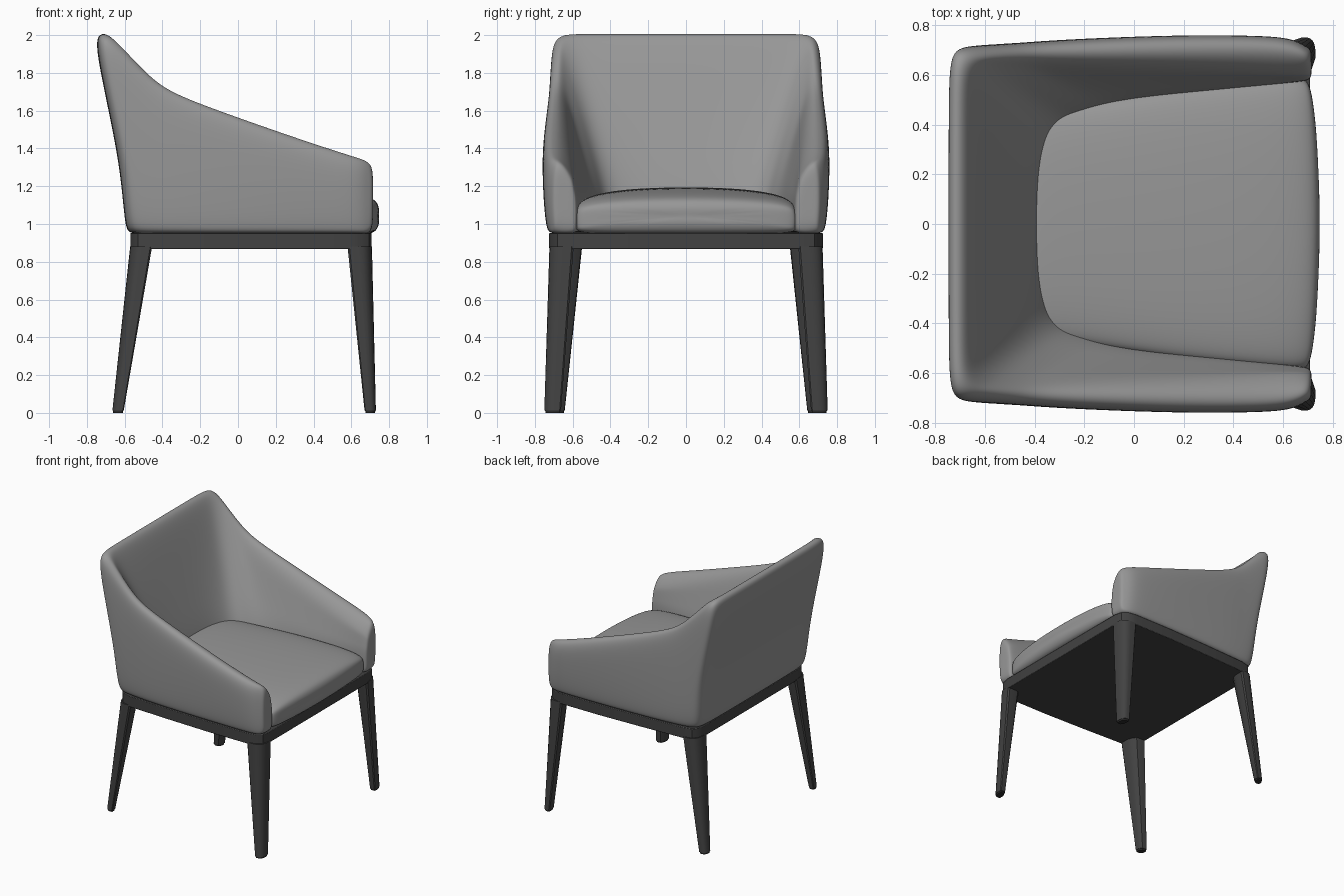
import bpy, bmesh, math
from mathutils import Vector

if "Cube" in bpy.data.objects:
    bpy.data.objects.remove(bpy.data.objects["Cube"])


def material(name, v):
    m = bpy.data.materials.new(name)
    m.diffuse_color = (v, v, v, 1)
    m.use_nodes = True
    m.node_tree.nodes["Principled BSDF"].inputs["Base Color"].default_value = m.diffuse_color
    return m


FABRIC = material("grey fabric", 0.31)
WOOD = material("dark wood", 0.055)
FOOT = material("black glide", 0.025)


def loft(name, rings, mat, subsurf=0, bevel=0.0):
    """Skin closed rings of points and cap both ends."""
    bm = bmesh.new()
    vs = [[bm.verts.new(p) for p in r] for r in rings]
    n = len(rings[0])
    for a, b in zip(vs, vs[1:]):
        for i in range(n):
            j = (i + 1) % n
            bm.faces.new((a[i], a[j], b[j], b[i]))
    bm.faces.new(vs[0])
    bm.faces.new(vs[-1])
    bmesh.ops.recalc_face_normals(bm, faces=bm.faces)
    me = bpy.data.meshes.new(name)
    bm.to_mesh(me)
    bm.free()
    me.materials.append(mat)
    ob = bpy.data.objects.new(name, me)
    bpy.context.collection.objects.link(ob)
    if subsurf:
        s = ob.modifiers.new("smooth", 'SUBSURF')
        s.levels = s.render_levels = subsurf
    if bevel:
        b = ob.modifiers.new("bevel", 'BEVEL')
        b.width, b.segments = bevel, 2
        b.limit_method = 'ANGLE'
        b.angle_limit = math.radians(40)
    bpy.ops.object.select_all(action='DESELECT')
    ob.select_set(True)
    bpy.context.view_layer.objects.active = ob
    if subsurf:
        bpy.ops.object.shade_smooth()
    else:
        bpy.ops.object.shade_smooth_by_angle(angle=math.radians(35))
    return ob


def shrink(ring, k, shift=(0, 0, 0)):
    c = sum(ring, Vector()) / len(ring)
    return [c + (p - c) * k + Vector(shift) for p in ring]


# Shell: half of the U, from back centre to arm front
# (outer bottom xy, outer top xy, inner top xy, inner bottom xy, top z)
HALF = [
    ((-.598, 0), (-.758, 0), (-.648, 0), (-.365, 0), 2.008),
    ((-.598, .30), (-.758, .30), (-.648, .28), (-.36, .20), 2.008),
    ((-.598, .52), (-.757, .54), (-.648, .50), (-.335, .32), 2.008),
    ((-.595, .625), (-.752, .64), (-.642, .585), (-.305, .38), 2.008),
    ((-.573, .695), (-.735, .712), (-.615, .63), (-.26, .42), 1.993),
    ((-.49, .711), (-.65, .718), (-.565, .645), (-.19, .443), 1.93),
    ((-.40, .718), (-.48, .727), (-.44, .637), (-.12, .467), 1.775),
    ((-.30, .725), (-.36, .737), (-.33, .63), (-.04, .487), 1.695),
    ((-.10, .733), (-.12, .750), (-.10, .623), (.08, .507), 1.605),
    ((.20, .738), (.20, .762), (.20, .617), (.30, .53), 1.495),
    ((.48, .738), (.48, .76), (.48, .608), (.50, .553), 1.405),
    ((.63, .734), (.63, .75), (.64, .60), (.65, .57), 1.36),
    ((.69, .708), (.69, .714), (.70, .605), (.70, .576), 1.34),
]


def shell_ring(st):
    ob, ot, it, ib = [Vector(p) for p in st[:4]]
    zt, z0 = st[4], .948
    back = .031 if ob.x < -.55 else 0
    drop = max(0, ib.x - .3) * .05      # arm tops slope inward at the front
    pts = []

    def add(p, z):
        pts.append(Vector((p.x, p.y, z)))
    add(ob.lerp(ib, .12), z0)
    add(ob, z0 + .02)
    for t in (.33, .66):
        p = ob.lerp(ot, t)
        p.x += back * (1 if t < .5 else .6)
        p.y += .006 * min(1, ob.y * 2)
        add(p, z0 + t * (zt - .07 - z0))
    add(ot, zt - .06)
    add(ot.lerp(it, .2), zt)
    add(ot.lerp(it, .62), zt - drop)
    add(it, zt - .07 - drop)
    for t in (.33, .66):
        add(it.lerp(ib, t), zt - .07 + t * (1.12 - zt + .07))
    add(ib, 1.12)
    add(ib, z0 + .02)
    add(ib.lerp(ob, .12), z0)
    return pts


half = [shell_ring(s) for s in HALF]
half.append([Vector((.713, p.y, p.z)) for p in shrink(half[-1], .8)])
half.append(shrink(half[-1], .5, (.002, 0, 0)))
mirrored = [[Vector((p.x, -p.y, p.z)) for p in r] for r in half[:0:-1]]
loft("back_and_arms", mirrored + half, FABRIC, subsurf=3)

# Seat cushion: sections from back to front (x, half width, crown z, bow of x)
SEAT = [(-.44, .42, 1.19, 0), (-.38, .47, 1.195, 0), (-.28, .48, 1.198, 0), (.1, .54, 1.192, 0),
        (.45, .575, 1.178, .01), (.64, .588, 1.16, .025), (.715, .588, 1.14, .03)]


def seat_ring(x, w, zt, bow):
    pts = []
    edge = zt - .035
    for y, z in [(-.97, .95), (-1, .975), (-1, edge - .045), (-.95, edge), (-.6, zt - .008),
                 (0, zt), (.6, zt - .008), (.95, edge), (1, edge - .045), (1, .975),
                 (.97, .95), (.5, .948), (0, .948), (-.5, .948)]:
        pts.append(Vector((x - bow * y * y, y * w, z)))
    return pts


def front_face(x, ky, kz, bow):
    """Front ring pulled in by ky, kz to round the cushion's nose."""
    out = []
    for p in seat_ring(.715, .588, 1.14, 0):
        y, z = p.y * ky, 1.045 + (p.z - 1.045) * kz
        out.append(Vector((x - bow * (y / .588) ** 2, y, z)))
    return out


seat = [seat_ring(*s) for s in SEAT]
seat += [front_face(.742, .95, .72, .03), front_face(.751, .5, .3, .03)]
loft("seat_cushion", seat, FABRIC, subsurf=3)

# Frame: plate with gently bowed sides and rounded corners
side = [(-.57, .58), (-.562, .64), (-.53, .68), (-.46, .697), (-.1, .713), (.25, .724),
        (.58, .724), (.65, .713), (.693, .68), (.708, .62)]
outline = [(x, -y) for x, y in side] + side[::-1]
loft("seat_frame", [[Vector((x, y, z)) for x, y in outline] for z in (.868, .953)], WOOD, bevel=.004)


# Legs: tapered, rounded outside corner, chamfered inside corner
def leg_ring(xo, xi, yo, yi, z, s):
    dx, dy = xi - xo, yi - yo
    uv = [(0, .6), (.03, .41), (.1, .25), (.21, .12), (.36, .035), (.55, 0), (.92, 0), (1, .08),
          (1, .5), (.9, .75), (.7, .97), (.5, 1), (.08, 1), (0, .92)]
    return [Vector((xo + u * dx, s * (yo + v * dy), z)) for u, v in uv]


for s, label in ((1, "left"), (-1, "right")):
    for name, top, low in (("front", (.709, .58, .723, .595), (.73, .67, .75, .662)),
                           ("back", (-.571, -.455, .697, .55), (-.665, -.605, .705, .642))):
        loft(f"{name}_leg_{label}", [leg_ring(*low, .012, s), leg_ring(*top, .88, s)], WOOD)
        foot = leg_ring(*low, .014, s)
        loft(f"{name}_glide_{label}", [shrink(foot, .85, (0, 0, -.014)), shrink(foot, .9)], FOOT)
